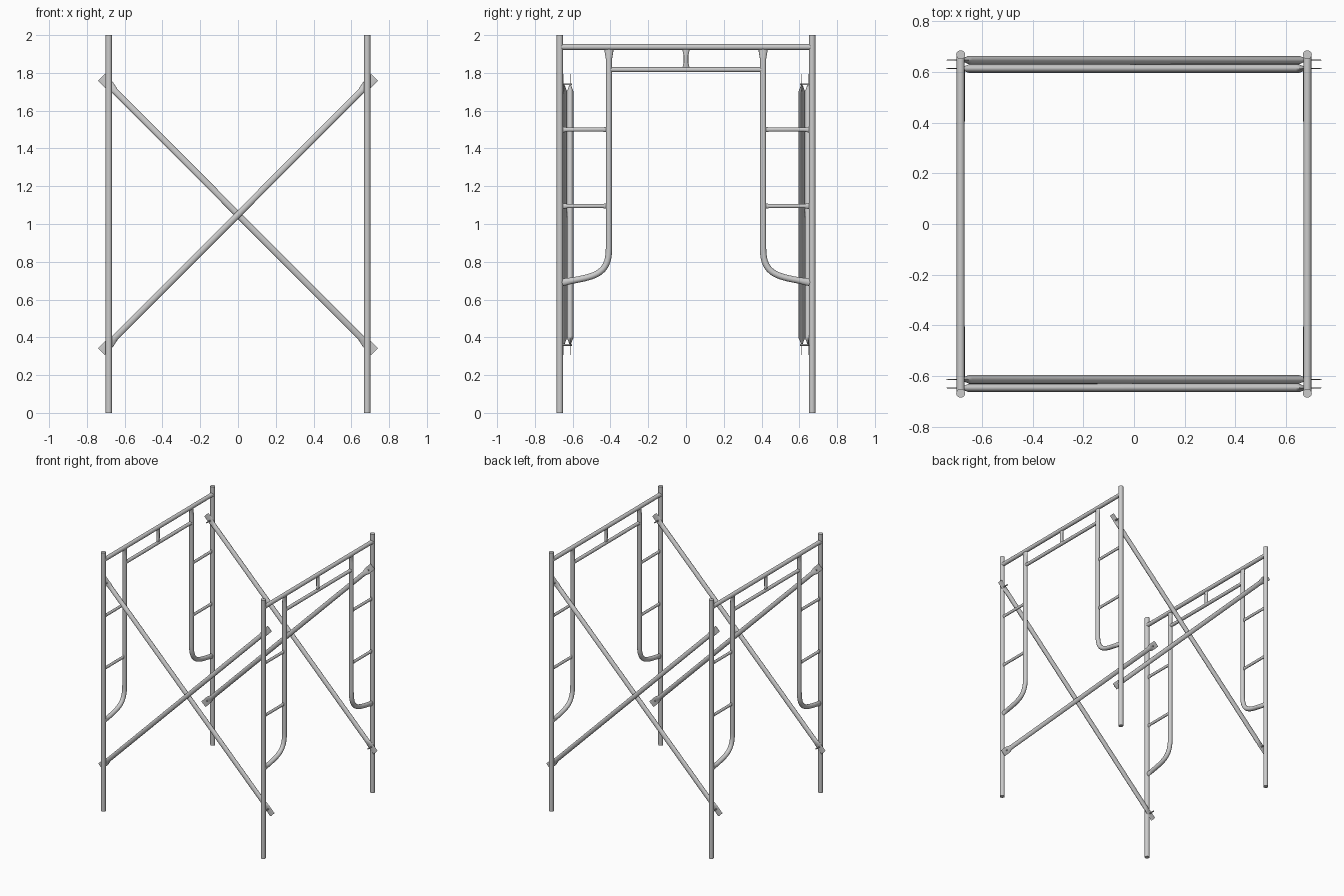
import bpy, bmesh, math
from mathutils import Vector
from mathutils.geometry import interpolate_bezier

if "Cube" in bpy.data.objects:
    bpy.data.objects.remove(bpy.data.objects["Cube"])

SEG = 20
X_FRAME, Y_POST, Y_LEG = 0.684, 0.668, 0.408


def tube(name, pts, radii, n):
    """Sweep an ellipse along a planar path; radii = (along n, across n) per point."""
    pts, n = [Vector(p) for p in pts], Vector(n)
    bm, rings = bmesh.new(), []
    for i, p in enumerate(pts):
        t = (pts[min(i + 1, len(pts) - 1)] - pts[max(i - 1, 0)]).normalized()
        w = t.cross(n)
        rn, rw = radii[i]
        rings.append([bm.verts.new(p + n * rn * math.cos(a) + w * rw * math.sin(a))
                      for a in (2 * math.pi * k / SEG for k in range(SEG))])
    for a, b in zip(rings, rings[1:]):
        for k in range(SEG):
            j = (k + 1) % SEG
            bm.faces.new((a[k], a[j], b[j], b[k]))
    bm.faces.new(rings[0])
    bm.faces.new(rings[-1])
    bmesh.ops.recalc_face_normals(bm, faces=bm.faces)
    me = bpy.data.meshes.new(name)
    bm.to_mesh(me)
    bm.free()
    ob = bpy.data.objects.new(name, me)
    bpy.context.collection.objects.link(ob)
    bpy.context.view_layer.objects.active = ob
    ob.select_set(True)
    bpy.ops.object.shade_smooth_by_angle(angle=math.radians(40))
    ob.select_set(False)
    return ob


def bar(name, a, b, r, n=(1, 0, 0), flare=0.0):
    """Straight round bar, optionally with both ends pressed flat and wide."""
    a, b = Vector(a), Vector(b)
    if not flare:
        return tube(name, [a, b], [(r, r)] * 2, n)
    d = (b - a).normalized()
    e, s = (r * 0.6, flare), (r, r)
    return tube(name, [a, a + d * 0.012, a + d * 0.035, b - d * 0.035, b - d * 0.012, b],
                [e, e, s, s, e, e], n)


# End frames
for sx in (-1, 1):
    x = sx * X_FRAME
    bar("top_bar", (x, -Y_POST, 1.937), (x, Y_POST, 1.937), 0.0155)
    bar("lower_bar", (x, -Y_LEG, 1.817), (x, Y_LEG, 1.817), 0.013)
    bar("centre_strut", (x, 0, 1.817), (x, 0, 1.93), 0.012, flare=0.019)
    for sy in (-1, 1):
        bar("post", (x, sy * Y_POST, 0), (x, sy * Y_POST, 2), 0.0175)

        # Inner leg with curved foot running out to the post
        bend = interpolate_bezier(*[Vector((x, sy * y, z)) for y, z in
                                    ((Y_LEG, 0.87), (Y_LEG, 0.72), (0.50, 0.72), (0.66, 0.69))], 18)
        y = sy * Y_LEG
        pts = [(x, y, 1.93), (x, y, 1.912), (x, y, 1.875)] + bend
        r = 0.0168
        radii = [(0.01, 0.023), (0.01, 0.023)] + [(r, r)] * (len(bend) - 1) + [(0.012, 0.019)] * 2
        tube("inner_leg", pts, radii, (1, 0, 0))

        for z in (1.5, 1.095):
            bar("rung", (x, y, z), (x, sy * 0.66, z), 0.0105, flare=0.015)

# Cross braces: round tubes with flattened end plates, the back pair turned half round
for side in (1, -1):
    for y, slope in ((-0.647, 1), (-0.613, -1)):
        stations = [(-0.724, 0.002, 0.025), (-0.682, 0.002, 0.025), (-0.676, 0.004, 0.025),
                    (-0.65, 0.0168, 0.0168)]
        stations += [(-u, a, b) for u, a, b in reversed(stations)]
        tube("cross_brace",
             [(side * u, side * y, 1.05 + slope * u * 1.003) for u, a, b in stations],
             [(a, b) for u, a, b in stations], (0, 1, 0))
    # Pins through the plates
    for sx in (-1, 1):
        for z in (0.36, 1.74):
            bar("brace_pin", (sx * 0.69, side * -0.665, z), (sx * 0.69, side * -0.603, z), 0.005)
